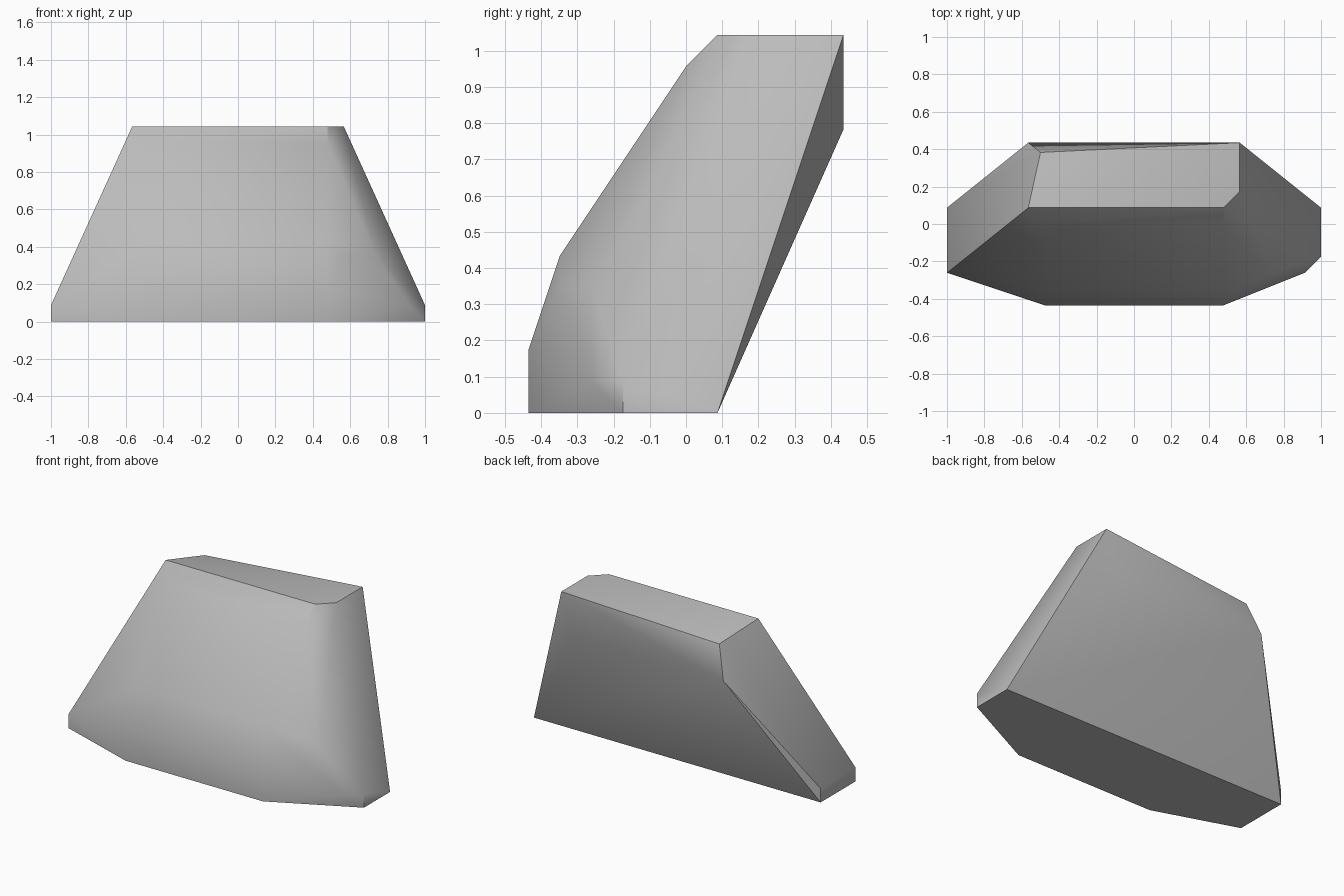
import bpy
import bmesh
import math

cube = bpy.data.objects.get("Cube")
if cube:
    bpy.data.objects.remove(cube, do_unlink=True)

UNIT = 2 / 23  # corners sit on a regular lattice

# Stone colour
stone = bpy.data.materials.new("stone_grey")
stone.use_nodes = True
grey = (0.5, 0.5, 0.5, 1)
stone.diffuse_color = grey
stone.node_tree.nodes["Principled BSDF"].inputs["Base Color"].default_value = grey

# Corners shared by the left and right halves of the sloping front
corners = []
for side in (-1, 1):
    corners += [
        (side * 5.5, -5, 0), (side * 5.5, -5, 2),
        (side * 5.5, -4, 5), (side * 5.5, 0, 11),
        (side * 11.5, 1, 0),
    ]

# Flat -x end with its chipped upper back corner
corners += [
    (-11.5, -3, 0), (-11.5, -3, 1), (-11.5, 1, 1),
    (-6.5, 1, 12), (-5.75, 4.4, 11.25), (-6.5, 5, 9),
]

# Bevelled +x end with its undercut lower front corner
corners += [
    (5.5, 1, 12), (6.5, 2, 12), (6.5, 5, 12), (5.5, 5, 9),
    (6.5, -4, 4), (8.5, -3, 4),
    (10.5, -3, 1), (11.5, -2, 0), (11.5, -2, 1),
]

# Boulder as the hull of its corners
bm = bmesh.new()
for corner in corners:
    bm.verts.new([c * UNIT for c in corner])
hull = bmesh.ops.convex_hull(bm, input=bm.verts)
loose = [v for v in bm.verts if not v.link_faces]
bmesh.ops.delete(bm, geom=loose, context="VERTS")
bmesh.ops.dissolve_limit(bm, angle_limit=math.radians(0.5),
                         verts=bm.verts, edges=bm.edges)
bmesh.ops.recalc_face_normals(bm, faces=bm.faces)

mesh = bpy.data.meshes.new("boulder")
bm.to_mesh(mesh)
bm.free()
mesh.materials.append(stone)
boulder = bpy.data.objects.new("boulder", mesh)
bpy.context.collection.objects.link(boulder)

# Soft facets with crisp main ridges
bpy.ops.object.select_all(action="DESELECT")
boulder.select_set(True)
bpy.context.view_layer.objects.active = boulder
bpy.ops.object.shade_smooth_by_angle(angle=math.radians(35))
